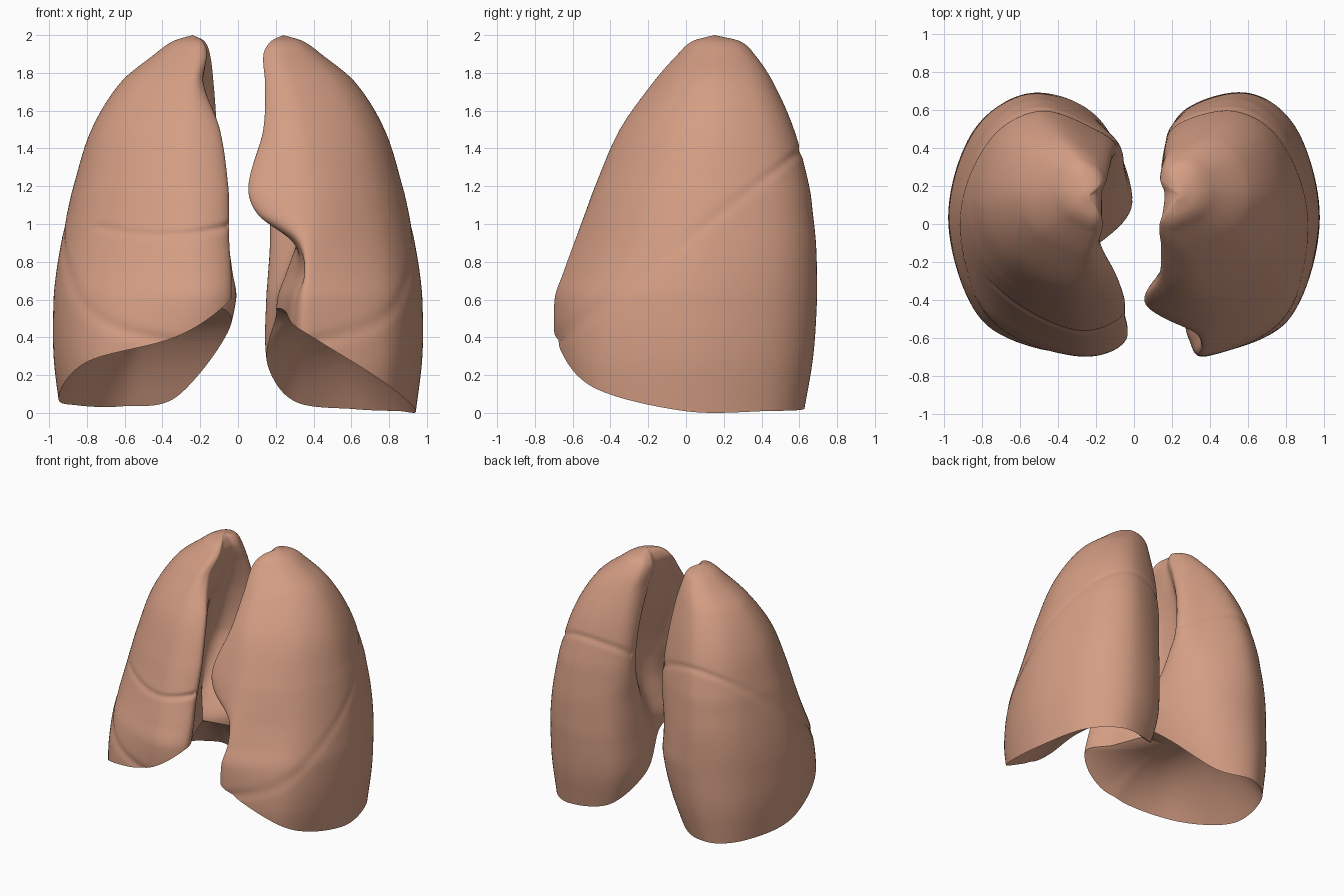
import bpy, bmesh, math

if "Cube" in bpy.data.objects:
    bpy.data.objects.remove(bpy.data.objects["Cube"])

# Shared height profile: z, outer x, front y, back y
Z     = [0, .3, .6, .75, .9, 1.05, 1.2, 1.5, 1.75, 1.9, 1.97, 2.0]
OUTER = [.94, .975, .975, .96, .935, .905, .87, .775, .62, .44, .34, .24]
FRONT = [-.64, -.685, -.69, -.64, -.585, -.53, -.475, -.345, -.17, -.04, .04, .15]
BACK  = [.62, .67, .69, .69, .685, .67, .65, .57, .46, .36, .28, .15]

# Medial side of each lung: front margin, hilum hollow, back margin (x and depth), base rim heights
LUNGS = {
    "left_lung": dict(
        side=1, dome=.5, corner=(.13, .86),
        tip=[.30, .29, .30, .35, .30, .11, .06, .14, .15, .14, .18, .24],
        hil=[.25, .20, .21, .26, .31, .33, .32, .24, .18, .16, .19, .24],
        rear=[.22, .15, .15, .16, .17, .17, .17, .16, .15, .14, .18, .24],
        rear_v=[.45, .45, .45, .48, .5, .55, .58, .58, .5, .4, .4, .4],
        rim=[.47, .40, .14, .01, .01, .02, .06, .25, .50, .55, .54]),
    "right_lung": dict(
        side=-1, dome=.56, corner=(.18, .80),
        tip=[.10, .06, .04, .04, .05, .05, .055, .10, .19, .17, .19, .24],
        hil=[.30, .25, .22, .25, .28, .30, .30, .25, .19, .17, .20, .24],
        rear=[.22, .09, .01, .03, .05, .06, .08, .11, .13, .15, .18, .24],
        rear_v=[.2, .2, .16, .22, .34, .45, .52, .55, .5, .4, .4, .4],
        rim=[.60, .40, .27, .08, .04, .035, .09, .48, .60, .60, .60]),
}
SEG, RINGS, CAP = 132, 130, 24


def interp(ys, z):
    """Smooth interpolation of a column against Z."""
    i = 0
    while i < len(Z) - 2 and z > Z[i + 1]:
        i += 1

    def slope(k):
        a, b = max(k - 1, 0), min(k + 1, len(Z) - 1)
        return (ys[b] - ys[a]) / (Z[b] - Z[a])
    h = Z[i + 1] - Z[i]
    t = min(max((z - Z[i]) / h, 0), 1)
    return ((2*t**3 - 3*t*t + 1) * ys[i] + (t**3 - 2*t*t + t) * h * slope(i)
            + (3*t*t - 2*t**3) * ys[i + 1] + (t**3 - t*t) * h * slope(i + 1))


def loop_spline(vals, u):
    """Closed Catmull-Rom curve, u in 0..1."""
    n = len(vals)
    k = int(u * n) % n
    t = u * n - int(u * n)
    a, b, c, d = (vals[(k + j) % n] for j in (-1, 0, 1, 2))
    return .5 * (2*b + (c - a)*t + (2*a - 5*b + 4*c - d)*t*t + (3*b - a - 3*c + d)*t**3)


def section(L, z, u):
    """Point on the bean-shaped cross-section at height z."""
    xo, yf, yb = interp(OUTER, z), interp(FRONT, z), interp(BACK, z)
    tip, hil, rear, rv = (interp(L[k], z) for k in ("tip", "hil", "rear", "rear_v"))
    w, yc, h = xo - rear, (yf + yb) / 2, (yb - yf) / 2
    t = min(max((z - .2) / .75, 0), 1)
    shoulder = -.75 + .13 * t * t * (3 - 2 * t)
    cf, cv = L["corner"]
    xs = [tip, rear + .3*w, rear + .8*w, xo, rear + .87*w, rear + .55*w,
          rear + cf*w, rear, hil, hil, .5*(tip + hil)]
    vs = [-.88, -1, shoulder, 0, .7, 1, cv, rv, rv - .35, -.2, -.55]
    x, y = loop_spline(xs, u), yc + h * loop_spline(vs, u)
    # fissure grooves pressed into the outer surface
    d = z - (.915 + .775 * y)
    g = math.exp(-(d / .025)**2)
    if L["side"] < 0 and d > 0 and x < .75:
        e = z - (.94 + .4 * (x - .4)**2)
        g = max(g, math.exp(-(e / .02)**2))
    if u > .62:
        g = 0
    cx = .5 * (xo + rear)
    s = 1 - .018 * g
    return cx + (x - cx) * s, yc + (y - yc) * s


mat = bpy.data.materials.new("lung_tissue")
mat.diffuse_color = (.66, .34, .23, 1)
mat.use_nodes = True
mat.node_tree.nodes["Principled BSDF"].inputs["Base Color"].default_value = mat.diffuse_color


def build(name, L):
    bm = bmesh.new()
    rows = []
    rim = []
    for i in range(SEG):
        zb = max(0, loop_spline(L["rim"], i / SEG))
        rim.append((*section(L, zb, i / SEG), zb))
    cx, cy = (sum(p[k] for p in rim) / SEG for k in (0, 1))
    # domed hollow base, from the centre out to the rim
    for r in range(1, CAP):
        q = r / CAP
        k = 1 - q**2.4
        rows.append([(cx + (x - cx)*q, cy + (y - cy)*q, z + (L["dome"] - z)*k)
                     for x, y, z in rim])
    # outer wall, from the rim up to the apex
    for r in range(RINGS):
        t = r / RINGS
        s = .6 * t + .4 * math.sin(t * math.pi / 2)
        row = []
        for i in range(SEG):
            z = rim[i][2] + (2 - rim[i][2]) * s
            row.append((*section(L, z, i / SEG), z))
        rows.append(row)
    rings = [[bm.verts.new((L["side"] * x, y, z)) for x, y, z in row] for row in rows]
    low = bm.verts.new((L["side"] * cx, cy, L["dome"]))
    top = bm.verts.new((L["side"] * .24, .15, 2))
    for a, b in zip(rings, rings[1:]):
        for i in range(SEG):
            j = (i + 1) % SEG
            bm.faces.new((a[i], a[j], b[j], b[i]))
    for i in range(SEG):
        j = (i + 1) % SEG
        bm.faces.new((low, rings[0][j], rings[0][i]))
        bm.faces.new((top, rings[-1][i], rings[-1][j]))
    bmesh.ops.recalc_face_normals(bm, faces=bm.faces)
    me = bpy.data.meshes.new(name)
    bm.to_mesh(me)
    bm.free()
    me.materials.append(mat)
    ob = bpy.data.objects.new(name, me)
    bpy.context.collection.objects.link(ob)
    bpy.ops.object.select_all(action='DESELECT')
    ob.select_set(True)
    bpy.context.view_layer.objects.active = ob
    bpy.ops.object.shade_smooth_by_angle(angle=math.radians(45))


for name, L in LUNGS.items():
    build(name, L)
